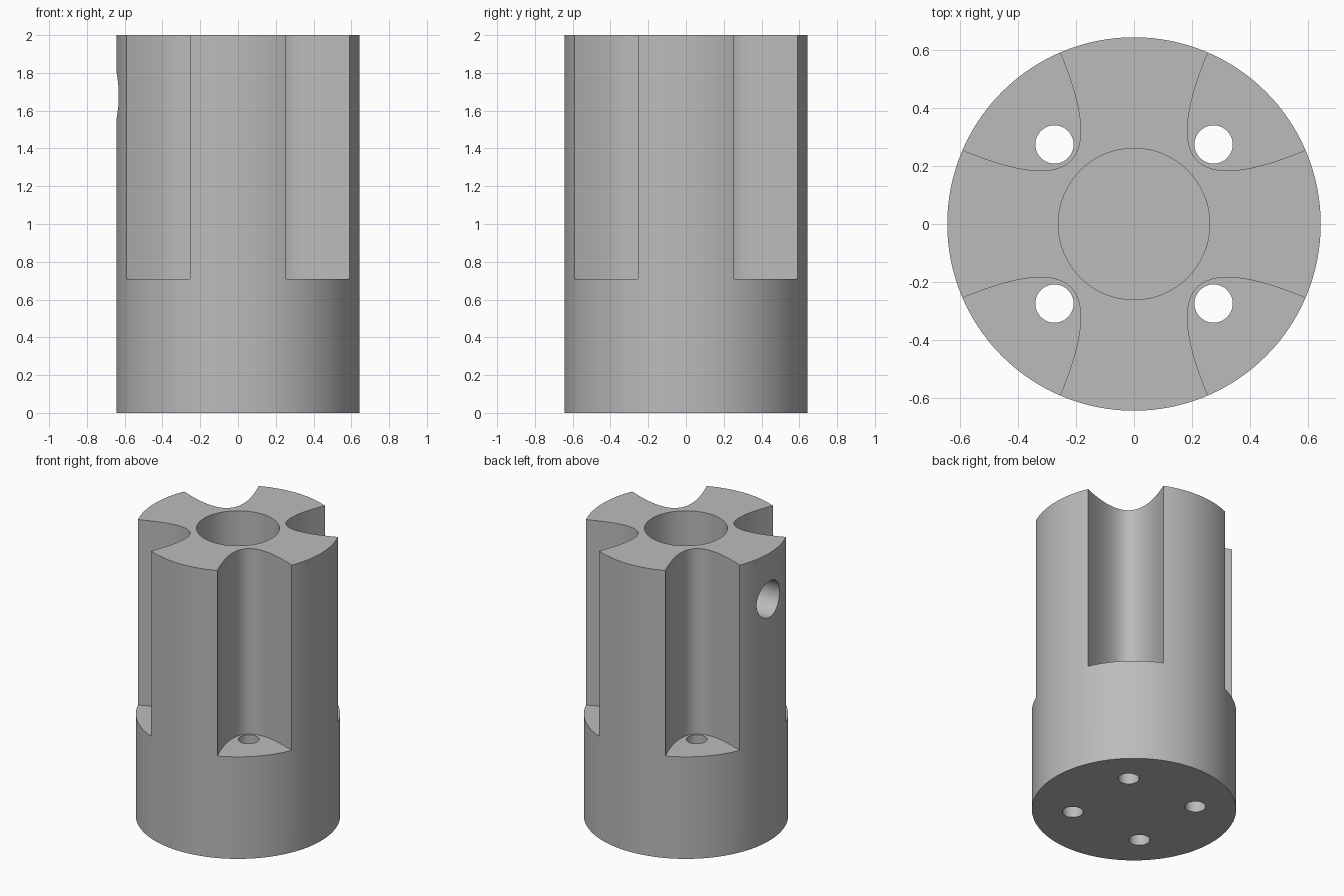
import bpy
import math
from mathutils import Matrix

RADIUS, HEIGHT, FLOOR = 0.644, 2.0, 0.71

cube = bpy.data.objects.get("Cube")
if cube:
    bpy.data.objects.remove(cube)

grey = bpy.data.materials.new("plain grey")
grey.use_nodes = True
colour = (0.5, 0.5, 0.5, 1)
grey.diffuse_color = colour
grey.node_tree.nodes["Principled BSDF"].inputs["Base Color"].default_value = colour


def prism(name, outline, z0, z1, matrix=Matrix()):
    """Extrude a counter-clockwise outline from z0 to z1."""
    n = len(outline)
    verts = [matrix @ Matrix.Translation((x, y, z)) @ Matrix().to_translation()
             for z in (z0, z1) for x, y in outline]
    faces = [list(range(n))[::-1], list(range(n, 2 * n))]
    faces += [(i, (i + 1) % n, (i + 1) % n + n, i + n) for i in range(n)]
    mesh = bpy.data.meshes.new(name)
    mesh.from_pydata([v.to_translation() if hasattr(v, "to_translation") else v
                      for v in verts], [], faces)
    mesh.materials.append(grey)
    obj = bpy.data.objects.new(name, mesh)
    bpy.context.collection.objects.link(obj)
    return obj


def circle(radius, sides):
    return [(radius * math.cos(math.tau * i / sides),
             radius * math.sin(math.tau * i / sides)) for i in range(sides)]


# Solid round body
body = prism("hub_body", circle(RADIUS, 128), 0, HEIGHT)

# Blind centre bore, and a cross hole from the right side into it
cutters = [prism("bore_cutter", circle(0.261, 96), FLOOR, HEIGHT + 0.1)]
sideways = Matrix.Translation((0, 0, 1.68)) @ Matrix.Rotation(-math.pi / 2, 4, "Y")
cutters.append(prism("cross_hole_cutter", circle(0.126, 48), 0.05, 0.8, sideways))

# Four parabolic flutes on the diagonals, each with a small through hole
steps = 24
flute = []
for i in range(-steps, steps + 1):
    v = 0.3 * i / steps
    flute.append((0.309 + 5.12 * v * v, v))
flute.reverse()
for k in range(4):
    turn = Matrix.Rotation(math.pi / 4 + k * math.pi / 2, 4, "Z")
    cutters.append(prism("flute_cutter", flute, FLOOR, HEIGHT + 0.1, turn))
    shift = turn @ Matrix.Translation((0.388, 0, 0))
    cutters.append(prism("pin_hole_cutter", circle(0.066, 40), -0.1, FLOOR + 0.1, shift))

# Cut everything, then keep only the finished body
for cutter in cutters:
    cutter.hide_render = True
    cut = body.modifiers.new("cut", "BOOLEAN")
    cut.operation = "DIFFERENCE"
    cut.solver = "EXACT"
    cut.object = cutter
graph = bpy.context.evaluated_depsgraph_get()
finished = bpy.data.meshes.new_from_object(body.evaluated_get(graph))
body.modifiers.clear()
body.data = finished
for cutter in cutters:
    bpy.data.objects.remove(cutter)

bpy.ops.object.select_all(action="DESELECT")
body.select_set(True)
bpy.context.view_layer.objects.active = body
bpy.ops.object.shade_smooth_by_angle(angle=math.radians(30))
